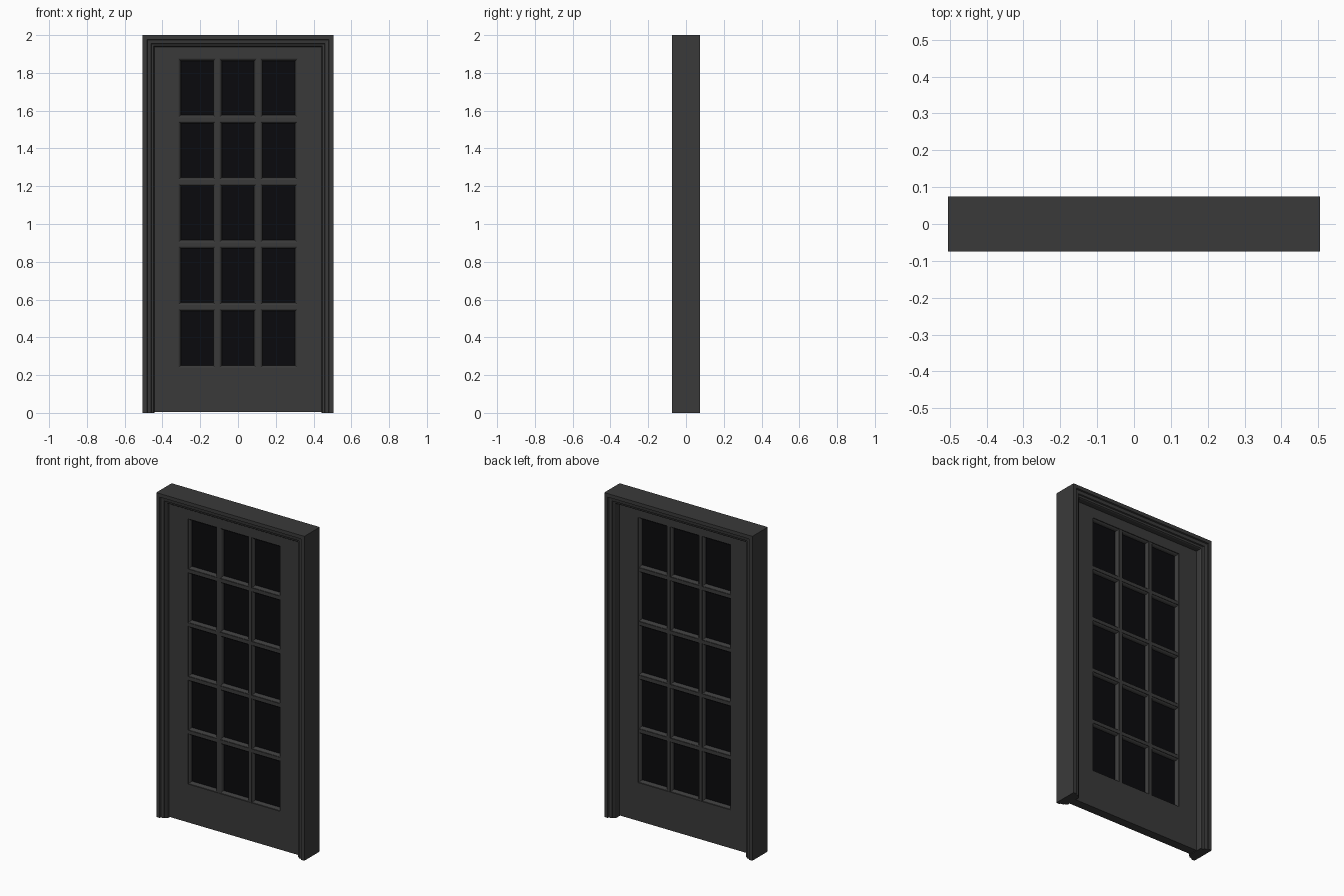
import bpy, bmesh

if "Cube" in bpy.data.objects:
    bpy.data.objects.remove(bpy.data.objects["Cube"])

FRONT, BACK = -0.039, 0.016          # leaf faces
LEAF_X, LEAF_TOP = 0.443, 1.943      # leaf outline
OPEN_X, OPEN_Z0, OPEN_Z1 = 0.315, 0.24, 1.875
COLS, ROWS, BAR = 3, 5, 0.021
MID = (FRONT + BACK) / 2


def material(name, rgba):
    m = bpy.data.materials.new(name)
    m.diffuse_color = rgba
    m.use_nodes = True
    m.node_tree.nodes["Principled BSDF"].inputs["Base Color"].default_value = m.diffuse_color
    return m


PAINT = material("dark_paint", (0.042, 0.042, 0.042, 1))
GLASS = material("black_glass", (0.003, 0.003, 0.004, 1))


def finish(name, bm, mat):
    bmesh.ops.recalc_face_normals(bm, faces=bm.faces)
    me = bpy.data.meshes.new(name)
    bm.to_mesh(me)
    bm.free()
    me.materials.append(mat)
    ob = bpy.data.objects.new(name, me)
    bpy.context.collection.objects.link(ob)
    return ob


def box(name, x0, x1, y0, y1, z0, z1, mat=PAINT):
    bm = bmesh.new()
    bmesh.ops.create_cube(bm, size=1)
    for v in bm.verts:
        v.co = ((x0 + x1) / 2 + v.co.x * (x1 - x0),
                (y0 + y1) / 2 + v.co.y * (y1 - y0),
                (z0 + z1) / 2 + v.co.z * (z1 - z0))
    return finish(name, bm, mat)


def mitred(name, corners, profile, closed):
    """Sweep an (inset, y) profile round corners given as (x, z, inward x, inward z)."""
    bm = bmesh.new()
    rings = [[bm.verts.new((x + dx * i, y, z + dz * i)) for i, y in profile]
             for x, z, dx, dz in corners]
    n = len(profile)
    for k in range(len(rings) if closed else len(rings) - 1):
        a, b = rings[k], rings[(k + 1) % len(rings)]
        for j in range(n):
            bm.faces.new((a[j], a[(j + 1) % n], b[(j + 1) % n], b[j]))
    if not closed:
        bm.faces.new(rings[0])
        bm.faces.new(rings[-1])
    return finish(name, bm, PAINT)


# stepped door frame: two jambs and a head, mitred at the top
steps = [(0, 0.075), (0.022, 0.075), (0.025, 0.067), (0.044, 0.064),
         (0.047, 0.057), (0.058, 0.054), (0.062, 0.048)]
profile = [(i, -y) for i, y in steps] + [(i, y) for i, y in reversed(steps)]
mitred("door_frame",
       [(-0.505, 0, 1, 0), (-0.505, 2, 1, -1), (0.505, 2, -1, -1), (0.505, 0, -1, 0)],
       profile, False)

# leaf stiles and rails
for side, s in (("left", -1), ("right", 1)):
    xs = sorted((s * OPEN_X, s * LEAF_X))
    box(side + "_stile", *xs, FRONT, BACK, 0.004, LEAF_TOP)
box("bottom_rail", -OPEN_X, OPEN_X, FRONT, BACK, 0.004, OPEN_Z0)
box("top_rail", -OPEN_X, OPEN_X, FRONT, BACK, OPEN_Z1, LEAF_TOP)

# glazing bars
cw = (2 * OPEN_X - (COLS - 1) * BAR) / COLS
ch = (OPEN_Z1 - OPEN_Z0 - (ROWS - 1) * BAR) / ROWS
yf, yb = FRONT + 0.002, BACK - 0.002
for r in range(1, ROWS):
    z = OPEN_Z0 + r * (ch + BAR) - BAR
    box("horizontal_bar", -OPEN_X, OPEN_X, yf, yb, z, z + BAR)

# panes, each with a moulded bead on both faces, and short upright bars between
half = [(0, 0.022), (0.005, 0.020), (0.009, 0.015), (0.012, 0.008)]
bead = [(i, MID - y) for i, y in half] + [(i, MID + y) for i, y in reversed(half)]
for r in range(ROWS):
    z0 = OPEN_Z0 + r * (ch + BAR)
    z1 = z0 + ch
    for c in range(COLS):
        x0 = -OPEN_X + c * (cw + BAR)
        x1 = x0 + cw
        mitred("glazing_bead",
               [(x0, z0, 1, 1), (x0, z1, 1, -1), (x1, z1, -1, -1), (x1, z0, -1, 1)],
               bead, True)
        box("glass_pane", x0 + 0.01, x1 - 0.01, MID - 0.004, MID + 0.004,
            z0 + 0.01, z1 - 0.01, GLASS)
        if c < COLS - 1:
            box("upright_bar", x1, x1 + BAR, yf, yb, z0, z1)
